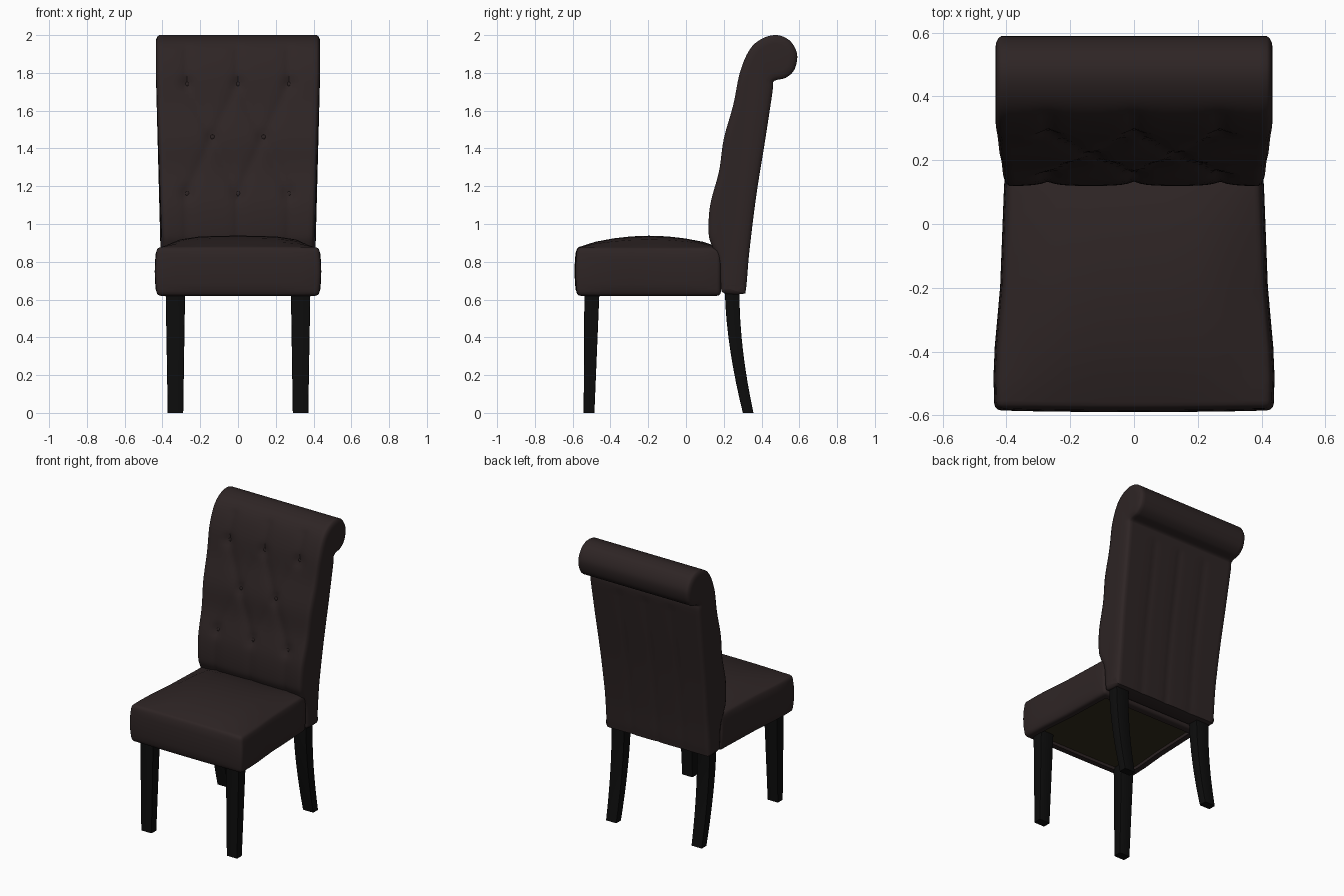
import bpy, bmesh, math
from mathutils import Vector

if "Cube" in bpy.data.objects:
    bpy.data.objects.remove(bpy.data.objects["Cube"])


def material(name, rgb):
    m = bpy.data.materials.new(name)
    m.diffuse_color = (*rgb, 1)
    m.use_nodes = True
    m.node_tree.nodes["Principled BSDF"].inputs["Base Color"].default_value = m.diffuse_color
    return m


LEATHER = material("dark brown leather", (0.027, 0.018, 0.018))
WOOD = material("black wood", (0.004, 0.004, 0.004))
LINING = material("olive lining", (0.034, 0.026, 0.012))


def make(name, bm, mats, angle=40):
    bmesh.ops.recalc_face_normals(bm, faces=bm.faces[:])
    me = bpy.data.meshes.new(name)
    bm.to_mesh(me)
    bm.free()
    for m in mats:
        me.materials.append(m)
    ob = bpy.data.objects.new(name, me)
    bpy.context.collection.objects.link(ob)
    bpy.ops.object.select_all(action='DESELECT')
    ob.select_set(True)
    bpy.context.view_layer.objects.active = ob
    bpy.ops.object.shade_smooth_by_angle(angle=math.radians(angle))
    return ob


def lerp_table(table, t):
    for (a, va), (b, vb) in zip(table, table[1:]):
        if t <= b:
            return va + (vb - va) * max(0, (t - a) / (b - a))
    return table[-1][1]


# ---- seat cushion: tapered, crowned box with a recessed lining underneath
WIDTH = [(-0.59, 0.425), (-0.56, 0.432), (-0.42, 0.43), (-0.2, 0.41), (0.19, 0.395)]
bm = bmesh.new()
bmesh.ops.create_cube(bm, size=2)
rim = [e for e in bm.edges]
bmesh.ops.subdivide_edges(bm, edges=rim, cuts=7, use_grid_fill=True)
sharp = [e for e in bm.edges if e.calc_face_angle(0) > 1]
for v in bm.verts:
    a, b, c = v.co
    y = -0.195 + 0.38 * b
    bulge = 0.01 * (1 - c * c)
    x = a * (lerp_table(WIDTH, y) + bulge)
    if b < -0.99:
        y -= bulge + 0.005 * (1 - a * a)
    top = 0.877 + 0.057 * (1 - a ** 4) * (1 - b * b) + 0.004 * (1 - a * a)
    v.co = (x, y, 0.62 + (top - 0.62) * (c + 1) / 2)
bmesh.ops.bevel(bm, geom=sharp, offset=0.022, segments=3, profile=0.5, affect='EDGES')
bmesh.ops.recalc_face_normals(bm, faces=bm.faces[:])
under = [f for f in bm.faces if f.normal.z < -0.99 and f.calc_center_median().z < 0.63]
bmesh.ops.inset_region(bm, faces=under, thickness=0.03, use_even_offset=True)
bmesh.ops.inset_region(bm, faces=under, thickness=0.004, depth=-0.018)
for f in under:
    f.material_index = 1
make("seat_cushion", bm, [LEATHER, LINING])

# ---- backrest: side profile with a rolled top, swept across the width
PROFILE = [(0.20, 0.635), (0.185, 0.68), (0.175, 0.80), (0.14, 0.88), (0.12, 0.95),
           (0.128, 1.10), (0.175, 1.28), (0.20, 1.45), (0.25, 1.63), (0.285, 1.80),
           (0.335, 1.92), (0.40, 1.98), (0.48, 2.0), (0.55, 1.97), (0.588, 1.90),
           (0.575, 1.82), (0.53, 1.775), (0.465, 1.755), (0.458, 1.70), (0.42, 1.45),
           (0.372, 1.15), (0.335, 0.85), (0.318, 0.66), (0.30, 0.63)]
STEPS = 7
loop = []
n = len(PROFILE)
for i in range(n):
    p0, p1, p2, p3 = (Vector(PROFILE[(i + k) % n]) for k in (-1, 0, 1, 2))
    for s in range(STEPS):
        t = s / STEPS
        loop.append(0.5 * (2 * p1 + (p2 - p0) * t + (2 * p0 - 5 * p1 + 4 * p2 - p3) * t * t
                           + (3 * p1 - p0 - 3 * p2 + p3) * t ** 3))
count = len(loop)
normals = []
for i in range(count):
    d = (loop[(i + 1) % count] - loop[i - 1]).normalized()
    normals.append(Vector((-d.y, d.x)))       # points out of the profile
FRONT_END, BACK_START = 11 * STEPS, 18 * STEPS

# ---- tufting layout: three rows of buttons joined by diagonal creases
BUTTONS = [(x, z) for z, xs in ((1.74, (-0.27, 0, 0.27)), (1.46, (-0.135, 0.135)),
                                (1.16, (-0.27, 0, 0.27))) for x in xs]
CREASES = [(Vector(p), Vector(q)) for p in BUTTONS for q in BUTTONS
           if 0.2 < p[1] - q[1] < 0.4 and abs(p[0] - q[0]) < 0.2]
CREASES += [(Vector((x, 1.16)), Vector((x, 0.8))) for x in (-0.27, 0, 0.27)]
CREASES += [(Vector((x, 1.74)), Vector((x, 1.92))) for x in (-0.27, 0, 0.27)]


def tuft(x, z):
    p = Vector((x, z))
    near = 9
    for a, b in CREASES:
        t = max(0, min(1, (p - a).dot(b - a) / (b - a).length_squared))
        near = min(near, (p - a - (b - a) * t).length)
    dot = min((p - Vector(b)).length for b in BUTTONS)
    return 0.014 * math.exp(-near / 0.03) + 0.016 * math.exp(-(dot / 0.035) ** 2)


def back_seam(x):
    return 0.006 * math.exp(-min(abs(x - s) for s in (-0.2, 0, 0.2)) / 0.02)


def half_width(z):
    return 0.385 + 0.03 * max(0, min(1, (z - 0.9) / 0.9))


# columns: (fraction of seam width, extra side bulge, inward offset)
COLS = [(-1, -0.02, 0.045), (-1, -0.018, 0.022), (-1, -0.01, 0.006), (-1, -0.002, 0.0)]
COLS += [(-1 + i / 20, 0, 0) for i in range(1, 40)]
COLS += [(-f, -e, o) for f, e, o in COLS[3::-1]]
bm = bmesh.new()
rings = []
for f, extra, inset in COLS:
    ring = []
    for i, p in enumerate(loop):
        x = f * half_width(p.y) + extra
        q = p - normals[i] * inset
        y = q.x
        if abs(f) < 1:
            fade = min(1, (1 - abs(f)) / 0.15)
            if i < FRONT_END:
                y += fade * tuft(x, p.y) * min(1, (FRONT_END - i) / 8)
            elif i > BACK_START:
                y -= fade * back_seam(x)
        ring.append(bm.verts.new((x, y, q.y)))
    rings.append(ring)
for r, s in zip(rings, rings[1:]):
    for i in range(count):
        j = (i + 1) % count
        bm.faces.new((r[i], r[j], s[j], s[i]))
bm.faces.new(rings[0])
bm.faces.new(rings[-1])
make("backrest", bm, [LEATHER])

# ---- upholstery buttons
bm = bmesh.new()
for x, z in BUTTONS:
    y = min(loop[:FRONT_END], key=lambda p: abs(p.y - z)).x + tuft(x, z)
    made = bmesh.ops.create_uvsphere(bm, u_segments=10, v_segments=6, radius=0.013)
    for v in made["verts"]:
        v.co = Vector((v.co.x + x, v.co.y * 0.5 + y, v.co.z + z))
make("tuft_buttons", bm, [LEATHER])


# ---- legs: square sections (z, y front, y back, x inner, x outer)
def leg(name, side, sections):
    bm = bmesh.new()
    prev = first = None
    for z, y0, y1, x0, x1 in sections:
        ring = [bm.verts.new((side * x, y, z))
                for x, y in ((x0, y0), (x1, y0), (x1, y1), (x0, y1))]
        if prev:
            for i in range(4):
                bm.faces.new((prev[i], prev[i - 1], ring[i - 1], ring[i]))
        prev, first = ring, first or ring
    bm.faces.new(first)
    bm.faces.new(prev)
    bmesh.ops.recalc_face_normals(bm, faces=bm.faces[:])
    corners = [e for e in bm.edges if e.calc_face_angle(0) > 1
               and abs(e.verts[0].co.z - e.verts[1].co.z) > 0.02]
    bmesh.ops.bevel(bm, geom=corners, offset=0.006, segments=2, profile=0.5, affect='EDGES')
    make(name, bm, [WOOD], 35)


FRONT_LEG = [(0, -0.542, -0.485, 0.29, 0.372), (0.645, -0.538, -0.458, 0.28, 0.383)]
REAR_LEG = []
for i in range(9):
    t = i / 8                                  # 0 at the floor, 1 at the top
    sweep = 0.095 * (1 - t) ** 1.7
    REAR_LEG.append((0.65 * t, 0.206 + sweep, 0.262 + sweep + 0.022 * t,
                     0.29 - 0.01 * t, 0.372 + 0.01 * t))
for side, word in ((-1, "left"), (1, "right")):
    leg("front_leg_" + word, side, FRONT_LEG)
    leg("rear_leg_" + word, side, REAR_LEG)
